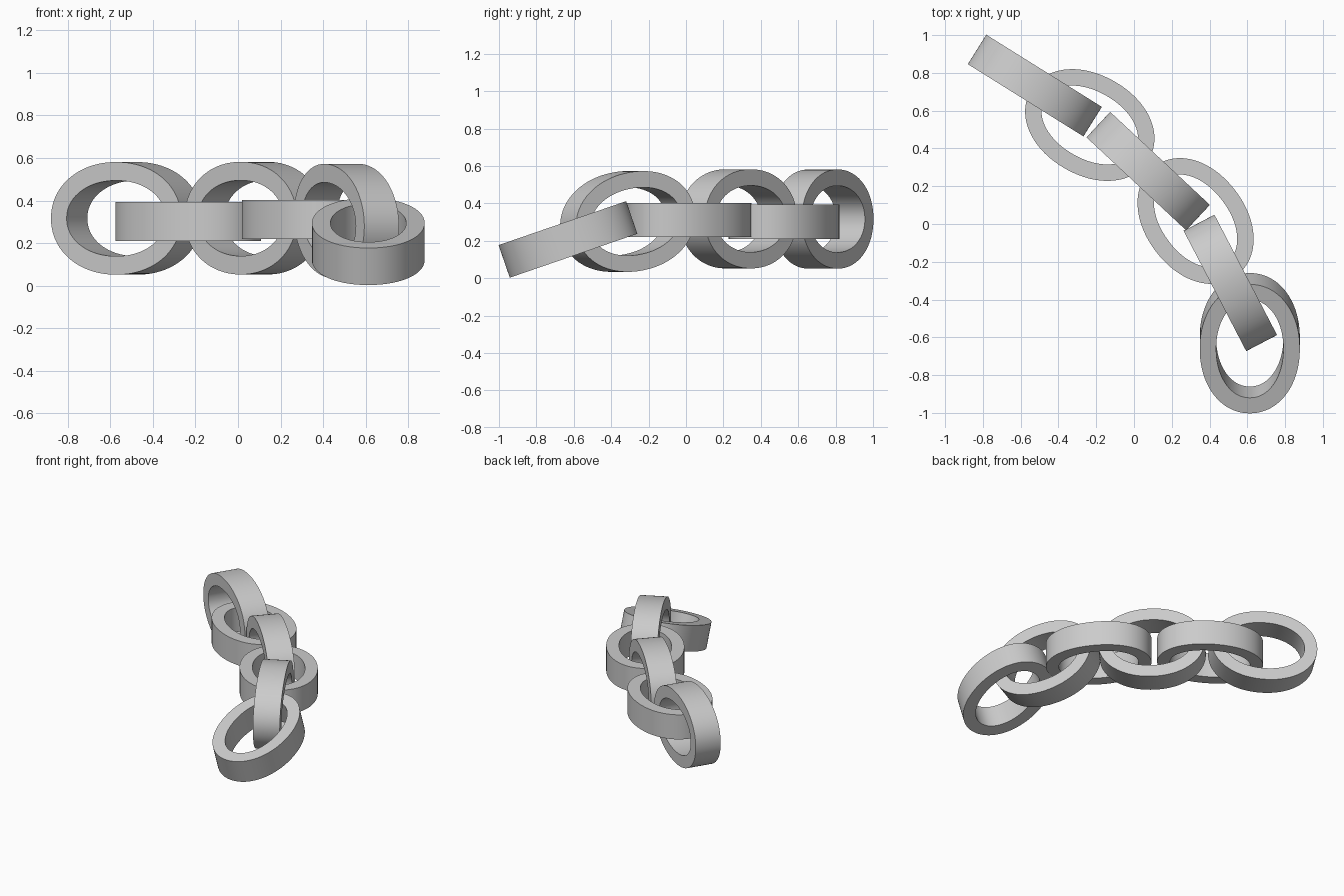
import bpy, bmesh, math
from mathutils import Matrix, Vector

if "Cube" in bpy.data.objects:
    bpy.data.objects.remove(bpy.data.objects["Cube"])

A, B, WALL, WIDTH, N = 0.361, 0.265, 0.087, 0.184, 96


def oval(t):
    """Outer edge of a link: a very slightly squared ellipse."""
    p = 2 / 2.08
    c, s = math.cos(t), math.sin(t)
    return Vector((math.copysign(abs(c) ** p, c) * A,
                   math.copysign(abs(s) ** p, s) * B))


def link(name, center, yaw, pitch, upright):
    bm = bmesh.new()
    rings = []
    for i in range(N):
        t = 2 * math.pi * (i + 0.5) / N
        o = oval(t)
        # wall of constant thickness, measured along the edge normal
        nrm = Vector((o.x / A ** 2, o.y / B ** 2)).normalized()
        q = o - nrm * WALL
        h = WIDTH / 2
        rings.append([bm.verts.new(v) for v in (
            (o.x, o.y, -h), (o.x, o.y, h), (q.x, q.y, h), (q.x, q.y, -h))])
    for i in range(N):
        r0, r1 = rings[i], rings[(i + 1) % N]
        for k in range(4):
            j = (k + 1) % 4
            bm.faces.new((r0[k], r1[k], r1[j], r0[j]))
    bmesh.ops.recalc_face_normals(bm, faces=bm.faces)
    me = bpy.data.meshes.new(name)
    bm.to_mesh(me)
    bm.free()
    ob = bpy.data.objects.new(name, me)
    bpy.context.collection.objects.link(ob)
    ob.matrix_world = (Matrix.Translation(center)
                       @ Matrix.Rotation(math.radians(yaw), 4, 'Z')
                       @ Matrix.Rotation(math.radians(pitch), 4, 'Y')
                       @ Matrix.Rotation(math.radians(90 if upright else 0), 4, 'X'))
    bpy.ops.object.select_all(action='DESELECT')
    ob.select_set(True)
    bpy.context.view_layer.objects.active = ob
    bpy.ops.object.shade_smooth_by_angle(angle=math.radians(30))


# centre, heading, downward pitch; links alternate upright and flat
chain = [
    ((-0.525, 0.733, 0.316), -32, 0),
    ((-0.234, 0.524, 0.302), -30, 0),
    ((0.075, 0.280, 0.317), -43, 0),
    ((0.326, 0.016, 0.311), -53, 0),
    ((0.510, -0.312, 0.303), -62.5, 10),
    ((0.613, -0.631, 0.207), -90, 19),
]
for i, (c, yaw, pitch) in enumerate(chain):
    link(f"chain_link_{i + 1}", c, yaw, pitch, i % 2 == 0)
